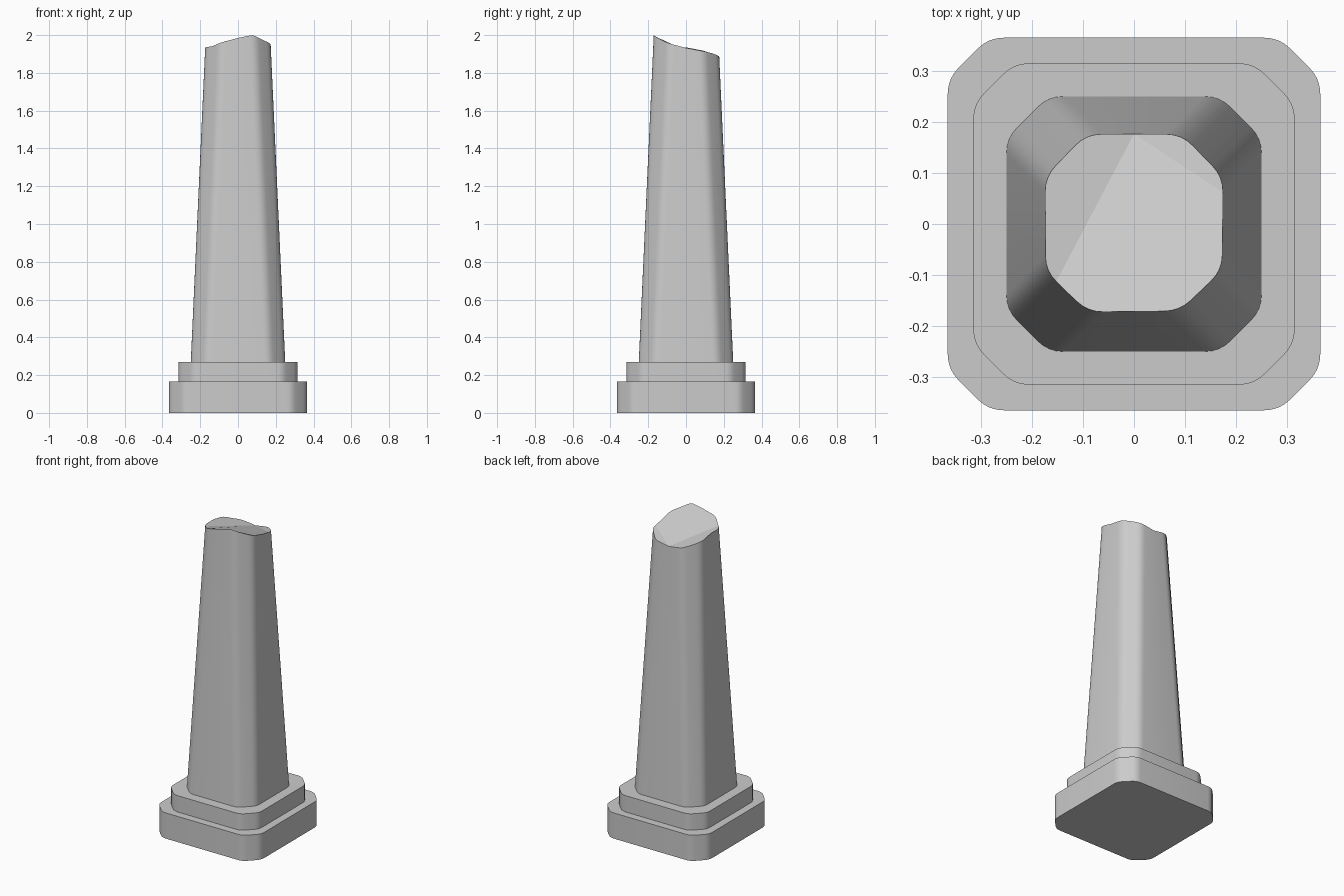
import bpy, bmesh, math
from mathutils import Vector

if "Cube" in bpy.data.objects:
    bpy.data.objects.remove(bpy.data.objects["Cube"])


def outline(half, cut, r):
    """Chamfered square with softened corners and edge midpoints, counter-clockwise."""
    v = half - cut
    corners = [Vector(p) for p in ((half, -v), (half, v), (v, half), (-v, half),
                                   (-half, v), (-half, -v), (-v, -half), (v, -half))]
    pts = []
    for i, c in enumerate(corners):
        prev, nxt = corners[i - 1], corners[(i + 1) % 8]
        a = c + (prev - c).normalized() * r
        b = c + (nxt - c).normalized() * r
        for k in range(5):
            t = k / 4
            pts.append(a * (1 - t) ** 2 + c * 2 * t * (1 - t) + b * t * t)
        pts.append((c + nxt) / 2)
    return pts


def make_prism(name, low, high, splits=()):
    bm = bmesh.new()
    lo = [bm.verts.new(p) for p in low]
    hi = [bm.verts.new(p) for p in high]
    n = len(lo)
    bm.faces.new(lo[::-1])
    top = bm.faces.new(hi)
    for i in range(n):
        j = (i + 1) % n
        bm.faces.new((lo[i], lo[j], hi[j], hi[i]))

    # split the cap into facets between the rim points nearest the given angles
    def near(deg):
        d = Vector((math.cos(math.radians(deg)), math.sin(math.radians(deg))))
        return max(hi, key=lambda v: v.co.xy.normalized().dot(d))
    for a, b in splits:
        va, vb = near(a), near(b)
        face = next(f for f in va.link_faces if vb in f.verts[:])
        bmesh.utils.face_split(face, va, vb)
    me = bpy.data.meshes.new(name)
    bm.to_mesh(me)
    bm.free()
    ob = bpy.data.objects.new(name, me)
    bpy.context.collection.objects.link(ob)
    bpy.ops.object.select_all(action='DESELECT')
    ob.select_set(True)
    bpy.context.view_layer.objects.active = ob
    bpy.ops.object.shade_smooth_by_angle(angle=math.radians(30))
    for p in me.polygons:
        if abs(p.normal.z) > 0.5:
            p.use_smooth = False
    return ob


# stepped base
for name, half, cut, z0, z1 in (("lower_plinth", 0.365, 0.08, 0.0, 0.165),
                                ("upper_plinth", 0.315, 0.08, 0.165, 0.27)):
    ring = outline(half, cut, 0.03)
    make_prism(name, [(p.x, p.y, z0) for p in ring], [(p.x, p.y, z1) for p in ring])

# broken rim: height against angle around the shaft
RIM = [(-180, 1.935), (-152, 1.935), (-135, 1.942), (-116, 1.963), (-90, 1.985),
       (-65, 2.0), (-45, 1.975), (-27, 1.955), (0, 1.932), (20, 1.92), (45, 1.905),
       (63, 1.89), (90, 1.875), (117, 1.887), (135, 1.902), (152, 1.918), (180, 1.935)]


def rim_height(p):
    a = math.degrees(math.atan2(p.y, p.x))
    for (a0, h0), (a1, h1) in zip(RIM, RIM[1:]):
        if a0 <= a <= a1:
            return h0 + (h1 - h0) * (a - a0) / (a1 - a0)
    return RIM[0][1]


# tapered shaft
low = [(p.x, p.y, 0.27) for p in outline(0.25, 0.082, 0.03)]
high = []
for i, p in enumerate(outline(0.173, 0.082, 0.03)):
    z = rim_height(p)
    base = outline(0.25, 0.082, 0.03)[i]
    q = base.lerp(p, (z - 0.27) / 1.68)
    high.append((q.x, q.y, z))
make_prism("broken_shaft", low, high, splits=((90, -142), (90, 20)))
